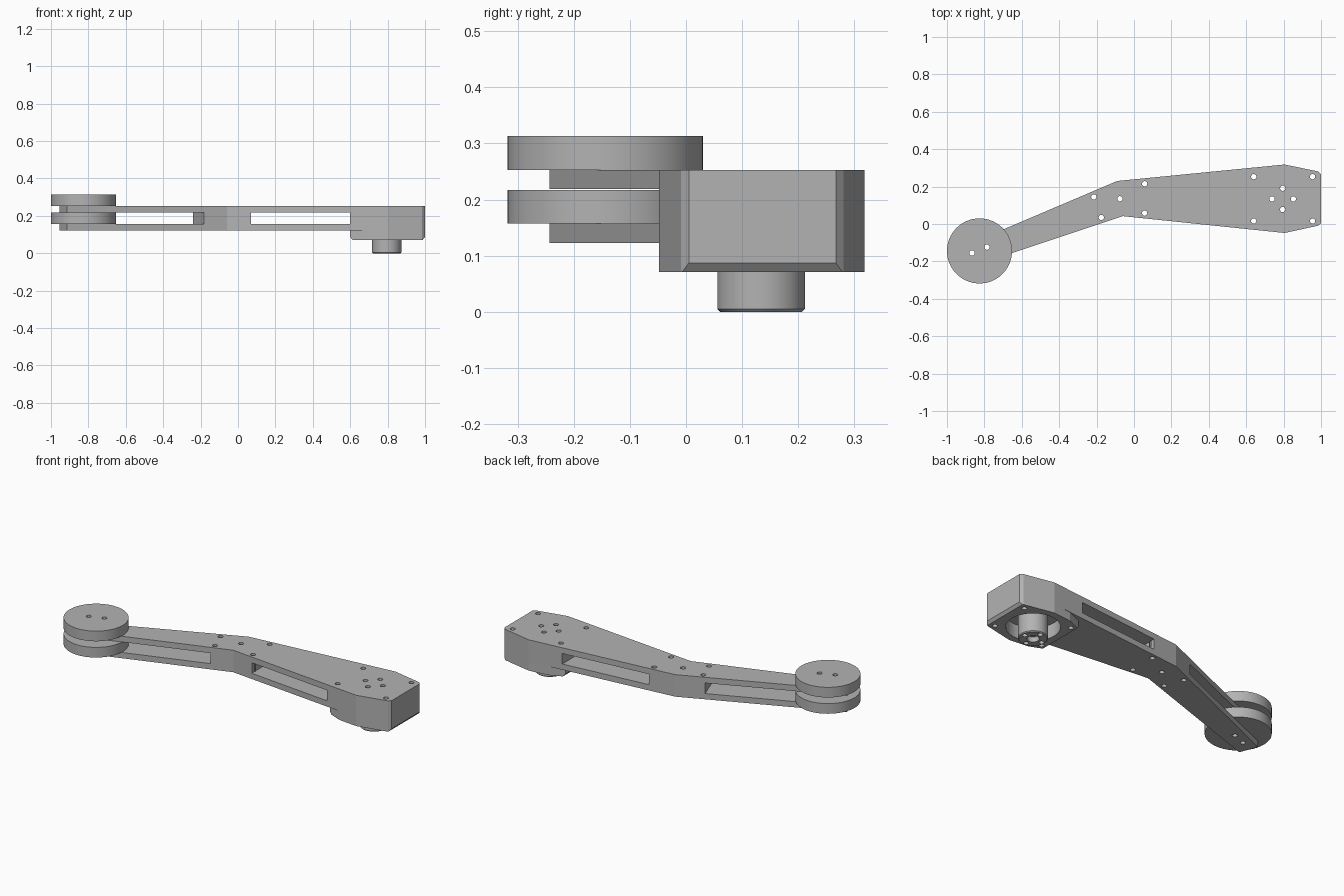
import bpy, bmesh, math

cube = bpy.data.objects.get("Cube")
if cube:
    bpy.data.objects.remove(cube, do_unlink=True)

GREY = 0.45
metal = bpy.data.materials.new("plain grey")
metal.use_nodes = True
metal.diffuse_color = (GREY, GREY, GREY, 1)
metal.node_tree.nodes["Principled BSDF"].inputs["Base Color"].default_value = (GREY, GREY, GREY, 1)


def prism(bm, points, z0, z1):
    """Extrude a counter-clockwise outline from z0 to z1."""
    low = [bm.verts.new((x, y, z0)) for x, y in points]
    face = bm.faces.new(low)
    up = bmesh.ops.extrude_face_region(bm, geom=[face])["geom"]
    bmesh.ops.translate(bm, vec=(0, 0, z1 - z0),
                        verts=[v for v in up if isinstance(v, bmesh.types.BMVert)])


def circle(centre, r, n=64):
    return [(centre[0] + r * math.cos(2 * math.pi * i / n),
             centre[1] + r * math.sin(2 * math.pi * i / n)) for i in range(n)]


def finish(name, bm):
    bmesh.ops.recalc_face_normals(bm, faces=bm.faces)
    mesh = bpy.data.meshes.new(name)
    bm.to_mesh(mesh)
    bm.free()
    mesh.materials.append(metal)
    obj = bpy.data.objects.new(name, mesh)
    bpy.context.collection.objects.link(obj)
    return obj


def solid(name, *layers):
    bm = bmesh.new()
    for points, z0, z1 in layers:
        prism(bm, points, z0, z1)
    return finish(name, bm)


def select(obj):
    bpy.ops.object.select_all(action='DESELECT')
    obj.select_set(True)
    bpy.context.view_layer.objects.active = obj


def cut(obj, *cutters):
    select(obj)
    for cutter in cutters:
        mod = obj.modifiers.new("cut", 'BOOLEAN')
        mod.operation = 'DIFFERENCE'
        mod.solver = 'EXACT'
        mod.object = cutter
        bpy.ops.object.modifier_apply(modifier=mod.name)


WHEEL = (-0.826, -0.144)
HUB = (0.795, 0.134)
BOTTOM, TOP = 0.123, 0.253

# Arm body: bent tapered outline
end = [(0.805, -0.048), (0.985, -0.009), (1.0, 0.005), (1.0, 0.267), (0.985, 0.281), (0.805, 0.318)]
arm = solid("arm_body", ([(-0.915, -0.243), (-0.06, 0.042)] + end
                         + [(-0.09, 0.23), (-0.955, -0.138)], BOTTOM, TOP))

# Motor housing under the wide end, with sloped lower edges at both ends
bm = bmesh.new()
prism(bm, [(0.6, 0.0), (0.69, -0.036)] + end + [(0.69, 0.306), (0.6, 0.268)], 0.071, BOTTOM)
for x, side in ((1.0, 1), (0.6, -1)):
    bmesh.ops.bisect_plane(bm, geom=bm.verts[:] + bm.edges[:] + bm.faces[:],
                           plane_co=(x, 0, 0.087), plane_no=(side, 0, -0.8), clear_outer=True)
    bmesh.ops.holes_fill(bm, edges=[e for e in bm.edges if e.is_boundary])
housing = finish("motor_housing", bm)

# Output shaft with a small bevelled lip
bm = bmesh.new()
prism(bm, circle(HUB, 0.078), 0.0, 0.18)
rim = [e for e in bm.edges if all(v.co.z < 0.001 for v in e.verts)]
bmesh.ops.bevel(bm, geom=rim, offset=0.005, segments=1, affect='EDGES')
shaft = finish("output_shaft", bm)

# Two discs at the narrow end
upper_disc = solid("upper_disc", (circle(WHEEL, 0.174), TOP, 0.313))
lower_disc = solid("lower_disc", (circle(WHEEL, 0.174), 0.157, 0.217))

# Cutters: side slots, motor recess, shaft bore and screw holes
slots = solid("slot_cutter",
              ([(-0.17, -0.03), (-0.25, 0.19), (-1.2, -0.1), (-1.1, -0.5)], 0.157, 0.219),
              ([(0.07, -0.2), (0.6, -0.2), (0.6, 0.5), (0.07, 0.5)], 0.157, 0.219))
recess = solid("recess_cutter", (circle(HUB, 0.142), 0.0, 0.15))
bore = solid("bore_cutter", (circle(HUB, 0.032, 32), -0.1, 0.03))
screws = [(-0.215, 0.145), (-0.175, 0.035), (-0.075, 0.135), (0.057, 0.215), (0.057, 0.058),
          (-0.866, -0.155), (-0.786, -0.124)]
screws += [(x, y) for x in (0.64, 0.955) for y in (0.016, 0.253)]
screws += circle(HUB, 0.057, 4)
holes = solid("hole_cutter", *[(circle(p, 0.014, 32), -0.2, 0.5) for p in screws])

cut(arm, slots, recess, holes)
cut(housing, recess, holes)
cut(shaft, bore, holes)
cut(upper_disc, holes)
cut(lower_disc, holes)
for cutter in (slots, recess, bore, holes):
    bpy.data.objects.remove(cutter, do_unlink=True)

# Smooth the round walls, keep corners crisp
for obj in (arm, housing, shaft, upper_disc, lower_disc):
    select(obj)
    bpy.ops.object.shade_smooth_by_angle(angle=math.radians(12))
